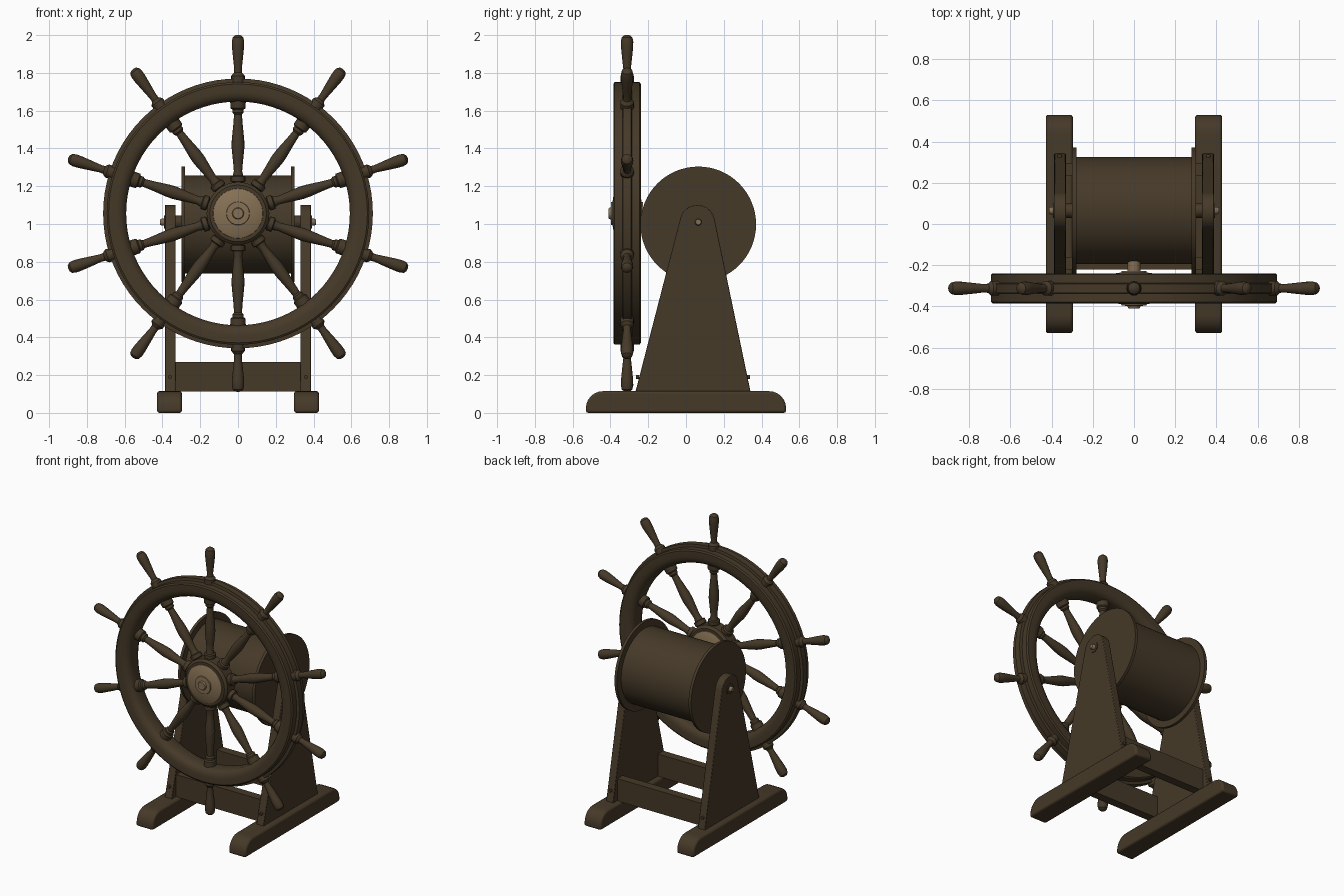
import bpy, bmesh
from math import pi, cos, sin, radians
from mathutils import Matrix, Vector

old = bpy.data.objects.get("Cube")
if old:
    bpy.data.objects.remove(old)


def material(name, rgb):
    m = bpy.data.materials.new(name)
    m.use_nodes = True
    m.diffuse_color = (*rgb, 1)
    bsdf = m.node_tree.nodes["Principled BSDF"]
    bsdf.inputs["Base Color"].default_value = (*rgb, 1)
    bsdf.inputs["Roughness"].default_value = 0.7
    return m


WOOD = material("dark wood", (0.06, 0.041, 0.021))
BRASS = material("dull brass", (0.24, 0.165, 0.09))


def finish(bm, name, mat, smooth=35):
    bmesh.ops.recalc_face_normals(bm, faces=bm.faces)
    me = bpy.data.meshes.new(name)
    bm.to_mesh(me)
    bm.free()
    me.materials.append(mat)
    ob = bpy.data.objects.new(name, me)
    bpy.context.collection.objects.link(ob)
    bpy.ops.object.select_all(action="DESELECT")
    ob.select_set(True)
    bpy.context.view_layer.objects.active = ob
    bpy.ops.object.shade_smooth_by_angle(angle=radians(smooth))
    return ob


def lathe(name, profile, mat, matrix, steps=24, closed=False):
    """Spin (radius, height) points about local z, then place the result."""
    bm = bmesh.new()
    vs = [bm.verts.new((r, 0, h)) for r, h in profile]
    pairs = list(zip(vs, vs[1:])) + ([(vs[-1], vs[0])] if closed else [])
    edges = [bm.edges.new(p) for p in pairs]
    bmesh.ops.spin(bm, geom=vs + edges, cent=(0, 0, 0), axis=(0, 0, 1),
                   angle=2 * pi, steps=steps, use_merge=True)
    bmesh.ops.remove_doubles(bm, verts=bm.verts, dist=1e-5)
    bm.transform(matrix)
    return finish(bm, name, mat)


def slab(name, outline, x0, x1, bevel=0.0):
    """Extrude a (y, z) outline from x0 to x1."""
    bm = bmesh.new()
    face = bm.faces.new([bm.verts.new((x0, y, z)) for y, z in outline])
    out = bmesh.ops.extrude_face_region(bm, geom=[face])
    moved = [v for v in out["geom"] if isinstance(v, bmesh.types.BMVert)]
    bmesh.ops.translate(bm, verts=moved, vec=(x1 - x0, 0, 0))
    ob = finish(bm, name, WOOD, 30)
    if bevel:
        mod = ob.modifiers.new("soft edges", "BEVEL")
        mod.width, mod.segments, mod.limit_method = bevel, 2, "ANGLE"
        mod.angle_limit = radians(40)
    return ob


def arc(cy, cz, r, a0, a1, n):
    angles = [radians(a0 + (a1 - a0) * i / n) for i in range(n + 1)]
    return [(cy + r * cos(a), cz + r * sin(a)) for a in angles]


# Wheel frame: local z points to the front
HUB = Vector((0, -0.312, 1.056))
wheel = Matrix.Translation(HUB) @ Matrix.Rotation(pi / 2, 4, "X")

# Rim with a raised centre band
half = [(0.592, 0.035), (0.602, 0.055), (0.622, 0.069), (0.645, 0.073),
        (0.685, 0.073), (0.695, 0.066), (0.695, 0.025), (0.714, 0.022)]
lathe("wheel_rim", half + [(r, -h) for r, h in reversed(half)], WOOD, wheel, 80, True)

# Hub drum, domed caps on both faces and the axle
lathe("hub_drum", [(0, -0.055), (0.15, -0.055), (0.166, -0.04), (0.166, 0.04),
                   (0.15, 0.055), (0, 0.055)], WOOD, wheel, 40)
for side, label in ((1, "front"), (-1, "back")):
    cap = [(0.133, 0.05), (0.131, 0.06), (0.105, 0.07), (0.062, 0.077),
           (0.06, 0.084), (0.036, 0.085), (0, 0.085)]
    lathe("hub_cap_" + label, [(r, h * side) for r, h in cap], BRASS, wheel, 40)
lathe("wheel_axle", [(0, -0.135), (0.031, -0.135), (0.031, 0.09),
                     (0.027, 0.097), (0, 0.097)], BRASS, wheel, 24)

# Turned spokes and handles
spoke = [(0, 0.12), (0.03, 0.12), (0.03, 0.165), (0.039, 0.17), (0.039, 0.195),
         (0.028, 0.2), (0.022, 0.225), (0.026, 0.27), (0.034, 0.35),
         (0.033, 0.39), (0.024, 0.48), (0.021, 0.525), (0.03, 0.535),
         (0.03, 0.55), (0.04, 0.557), (0.042, 0.61), (0, 0.61)]
handle = [(0, 0.68), (0.036, 0.68), (0.036, 0.728), (0.028, 0.738),
          (0.021, 0.745), (0.02, 0.765), (0.026, 0.82), (0.032, 0.88),
          (0.033, 0.91), (0.028, 0.932), (0.015, 0.943), (0, 0.945)]
for i in range(10):
    turn = Matrix.Translation(HUB) @ Matrix.Rotation(i * pi / 5, 4, "Y")
    lathe(f"spoke_{i + 1}", spoke, WOOD, turn, 16)
    lathe(f"handle_{i + 1}", handle, WOOD, turn, 16)

# Rope drum with end flanges, lying along x
CY, CZ = 0.065, 0.998
drum = Matrix.Translation((0, CY, CZ)) @ Matrix.Rotation(pi / 2, 4, "Y")
R, B = 0.306, 0.26
lathe("drum", [(0, -0.3), (R, -0.3), (R, -0.28), (B, -0.28),
               (B, 0.28), (R, 0.28), (R, 0.3), (0, 0.3)], WOOD, drum, 64)

# Drum axle with washers and pin ends
pivot = Matrix.Translation((0, CY, 1.01)) @ Matrix.Rotation(pi / 2, 4, "Y")
lathe("drum_axle", [(0, -0.412), (0.014, -0.412), (0.018, -0.405),
                    (0.018, 0.405), (0.014, 0.412), (0, 0.412)], BRASS, pivot, 16)

# Stand: feet, tapered uprights and washers, mirrored left and right
foot = [(-0.53, 0), (0.53, 0)] + arc(0.44, 0.025, 0.09, 0, 90, 6) \
    + arc(-0.44, 0.025, 0.09, 90, 180, 6)
upright = [(-0.268, 0.11), (0.342, 0.11)] + arc(CY - 0.005, 1.008, 0.093, 12, 168, 14)
for s, label in ((1, "left"), (-1, "right")):
    slab("foot_" + label, foot, s * 0.297, s * 0.428, 0.012)
    slab("upright_" + label, upright, s * 0.331, s * 0.387, 0.004)
    lathe("washer_" + label, [(0, s * 0.3), (0.035, s * 0.3), (0.035, s * 0.392),
                              (0, s * 0.392)], WOOD, pivot, 20)
    # Pegs fixing the cross boards
    for y, end in ((-0.256, "front"), (0.33, "back")):
        peg = Matrix.Translation((s * 0.36, y, 0.19)) @ Matrix.Rotation(pi / 2, 4, "X")
        lathe(f"peg_{end}_{label}", [(0, -0.008), (0.011, -0.008), (0.011, 0.008),
                                     (0, 0.008)], WOOD, peg, 12)

# Cross boards between the uprights
for y, label in ((-0.19, "front"), (0.265, "back")):
    slab("cross_board_" + label, [(y - 0.03, 0.112), (y + 0.03, 0.112),
                                  (y + 0.03, 0.27), (y - 0.03, 0.27)], -0.335, 0.335)
